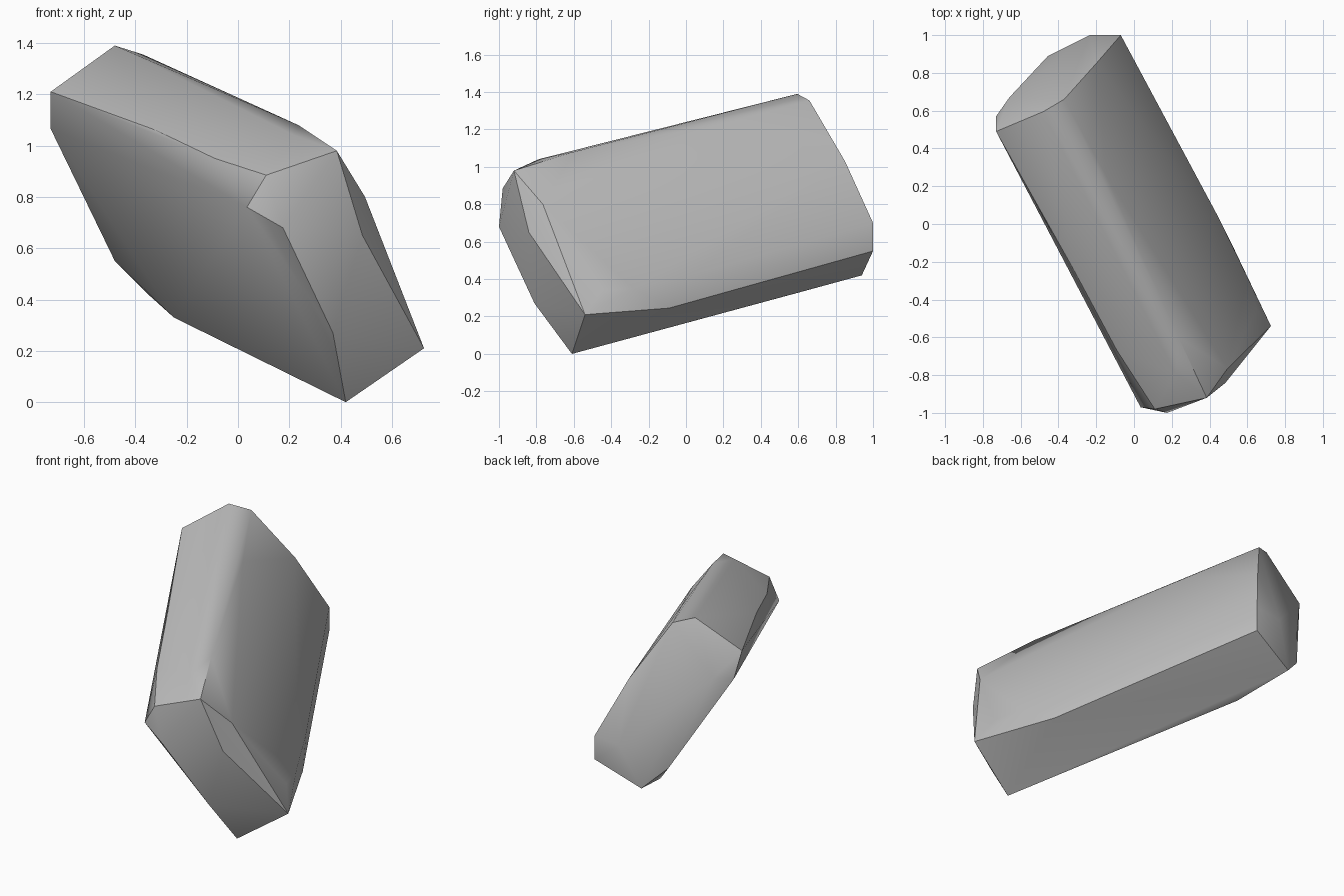
import bpy
import bmesh
import math

# Stone colour
grey = bpy.data.materials.new("stone_grey")
grey.diffuse_color = (0.5, 0.5, 0.5, 1.0)

# Corner points of the slanted slab, grouped by region
top_rim = [(-0.73, 0.49, 1.21), (-0.48, 0.595, 1.39), (-0.37, 0.66, 1.355),
           (-0.15, 0.26, 1.245), (0.235, -0.60, 1.08), (0.22, -0.79, 1.04),
           (0.385, -0.92, 0.98), (-0.32, -0.24, 1.06), (-0.09, -0.67, 0.95)]
front_end = [(0.11, -0.98, 0.885), (0.035, -0.97, 0.76), (0.175, -1.0, 0.68),
             (0.37, -0.81, 0.27), (0.42, -0.61, 0.0), (0.725, -0.54, 0.21),
             (0.65, -0.45, 0.34), (0.485, -0.84, 0.65), (0.495, -0.765, 0.80)]
right_chamfer = [(0.60, -0.28, 0.35), (0.51, -0.09, 0.245),
                 (0.45, 0.03, 0.42), (0.26, 0.37, 0.53)]
back_end = [(-0.07, 1.0, 0.70), (-0.07, 1.0, 0.55), (-0.235, 1.0, 0.68),
            (-0.20, 0.85, 1.03), (-0.455, 0.89, 0.70), (-0.66, 0.67, 1.09),
            (-0.73, 0.57, 1.065)]
left_and_base = [(-0.48, 0.86, 0.55), (-0.35, 0.94, 0.42), (-0.25, 0.61, 0.33),
                 (-0.40, -0.08, 0.94), (0.25, -0.55, 0.275)]

# Wrap the points in a faceted stone skin
bm = bmesh.new()
for p in top_rim + front_end + right_chamfer + back_end + left_and_base:
    bm.verts.new(p)
bmesh.ops.convex_hull(bm, input=bm.verts[:])
loose = [v for v in bm.verts if not v.link_faces]
bmesh.ops.delete(bm, geom=loose, context='VERTS')
bmesh.ops.recalc_face_normals(bm, faces=bm.faces[:])

mesh = bpy.data.meshes.new("rock")
bm.to_mesh(mesh)
bm.free()
mesh.materials.append(grey)
rock = bpy.data.objects.new("rock", mesh)
bpy.context.collection.objects.link(rock)

# Soft faces with crisp broken edges
bpy.context.view_layer.objects.active = rock
rock.select_set(True)
bpy.ops.object.shade_smooth_by_angle(angle=math.radians(30))
